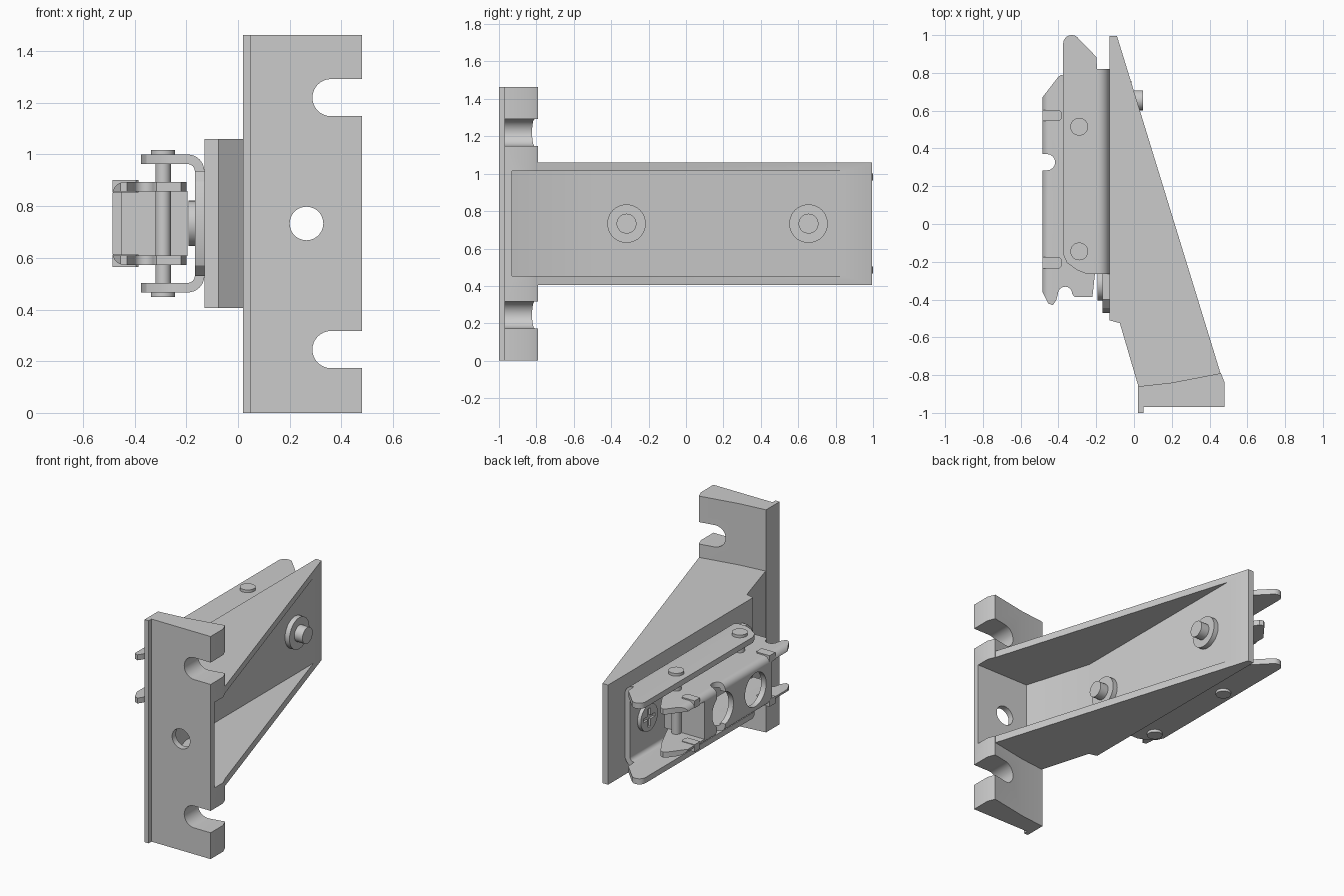
import bpy, bmesh
from math import pi, sin, cos, radians

if "Cube" in bpy.data.objects:
    bpy.data.objects.remove(bpy.data.objects["Cube"])

ZC = 0.733  # mirror plane height


def prism(name, pts, a, b, axis='z'):
    """Extrude a closed 2D profile from a to b along an axis."""
    put = {'z': lambda u, v, t: (u, v, t), 'y': lambda u, v, t: (u, t, v),
           'x': lambda u, v, t: (t, u, v)}[axis]
    bm = bmesh.new()
    lo = [bm.verts.new(put(u, v, a)) for u, v in pts]
    hi = [bm.verts.new(put(u, v, b)) for u, v in pts]
    bm.faces.new(lo)
    bm.faces.new(hi[::-1])
    n = len(pts)
    for i in range(n):
        bm.faces.new((lo[i], lo[(i + 1) % n], hi[(i + 1) % n], hi[i]))
    bmesh.ops.recalc_face_normals(bm, faces=bm.faces[:])
    me = bpy.data.meshes.new(name)
    bm.to_mesh(me)
    bm.free()
    ob = bpy.data.objects.new(name, me)
    bpy.context.collection.objects.link(ob)
    return ob


def arc(cx, cy, r, a0, a1, n=8):
    return [(cx + r * cos(radians(a0 + (a1 - a0) * i / n)),
             cy + r * sin(radians(a0 + (a1 - a0) * i / n))) for i in range(n + 1)]


def disc(name, u, v, r, a, b, axis):
    return prism(name, arc(u, v, r, 0, 360, 40)[:-1], a, b, axis)


def box(name, x0, x1, y0, y1, z0, z1):
    return prism(name, [(x0, y0), (x1, y0), (x1, y1), (x0, y1)], z0, z1)


def boolean(ob, other, op='DIFFERENCE'):
    m = ob.modifiers.new('bool', 'BOOLEAN')
    m.operation, m.solver, m.object = op, 'EXACT', other
    bpy.context.view_layer.objects.active = ob
    bpy.ops.object.modifier_apply(modifier=m.name)
    bpy.data.objects.remove(other)


def channel(x_web, x_open, half, t, r):
    """U section in XZ with rounded outer and inner corners."""
    s = 1 if x_open > x_web else -1
    ri = max(r - t, 0.008)
    outer = arc(r, half - r, r, 90, 180) + arc(r, r - half, r, 180, 270)
    inner = arc(t + ri, ri + t - half, ri, 270, 180) + arc(t + ri, half - t - ri, ri, 180, 90)
    d = abs(x_open - x_web)
    pts = [(d, half)] + outer + [(d, -half), (d, t - half)] + inner + [(d, half - t)]
    return [(x_web + s * u, ZC + v) for u, v in pts]


# Mounting plate
bracket = prism('bracket', [(0.02, -1), (0.05, -1), (0.05, -0.97), (0.48, -0.97), (0.48, -0.84),
                            (0.46, -0.79), (0.2, -0.84), (0.02, -0.86)], 0, 1.463)
# Tapered arm joined to the plate
arm = prism('arm', [(-0.13, 0.995), (-0.09, 0.995), (0.461, -0.80), (0.44, -0.9), (0.035, -0.9),
                    (-0.075, -0.525), (-0.13, -0.51)], 0.405, 1.06)
boolean(bracket, arm, 'UNION')
# Hollow of the arm, open on the right side
boolean(bracket, prism('hollow', [(-0.045, 0.855), (-0.045, -0.48), (0.09, -0.93), (0.6, -0.93),
                                  (0.6, 0.855)], 0.453, 1.015))
# Edge slots and centre hole
for z in (0.245, 1.22):
    boolean(bracket, prism('slot', arc(0.36, z, 0.072, 90, 270, 16) +
                           [(0.6, z - 0.072), (0.6, z + 0.072)], -1.1, -0.7, 'y'))
boolean(bracket, disc('centre_hole', 0.265, ZC, 0.065, -1.1, -0.7, 'y'))

# Outer channel: U section trimmed to the side outline
outer = prism('outer_channel', channel(-0.13, -0.375, 0.267, 0.037, 0.065), -0.6, 1.1, 'y')
boolean(outer, prism('outline', [(-0.375, 0.95)] + arc(-0.33, 0.955, 0.045, 170, 50) +
                     [(-0.2, 0.885), (-0.195, 0.82), (-0.1, 0.82), (-0.1, -0.265), (-0.25, -0.265),
                      (-0.3, -0.245), (-0.355, -0.205), (-0.375, -0.16)], 0, 2), 'INTERSECT')
# Rounded tongue that carries the lower screw
tongue = prism('channel_tongue', [(-0.25, 0.53), (-0.40, 0.53), (-0.445, 0.57), (-0.47, 0.65),
                                  (-0.47, 0.816), (-0.445, 0.896), (-0.40, 0.936), (-0.25, 0.936)],
               -0.167, -0.13, 'x')

# Inner channel facing the arm, trimmed to prong and hook outline
inner = prism('inner_channel', channel(-0.485, -0.1, 0.16, 0.036, 0.044), -0.6, 1.0, 'y')
boolean(inner, prism('outline', [(-0.385, 0.79), (-0.40, 0.78), (-0.485, 0.67), (-0.49, 0.5),
                                 (-0.49, -0.2), (-0.485, -0.36), (-0.455, -0.42), (-0.43, -0.43),
                                 (-0.41, -0.40)] + arc(-0.365, -0.37, 0.038, 180, 0) +
                     [(-0.315, -0.387), (-0.22, -0.387), (-0.2, -0.2), (-0.2, 0.45), (-0.24, 0.55),
                      (-0.30, 0.68), (-0.36, 0.78)], 0, 2), 'INTERSECT')
# Remove the web between the end prongs
for y0, y1 in ((-0.7, -0.2), (0.5, 1.1)):
    boolean(inner, box('gap', -0.6, 0, y0, y1, ZC - 0.124, ZC + 0.124))
# Round openings and the wrap-around notch
for y, r in ((0.31, 0.11), (-0.03, 0.11)):
    boolean(inner, disc('opening', y, ZC, r, -0.6, -0.40, 'x'))
boolean(inner, prism('notch', arc(-0.46, 0.327, 0.043, -90, 90) + [(-0.6, 0.37), (-0.6, 0.284)],
                     0.3, 1.2))
# Folded end panel
panel = box('end_panel', -0.478, -0.195, 0.465, 0.5, ZC - 0.126, ZC + 0.126)

smooth = [bracket, outer, tongue, inner]
# Small pads on both inner flanges
for y0, y1 in ((0.545, 0.603), (-0.235, -0.175)):
    for s in (-1, 1):
        z = sorted((ZC + s * 0.12, ZC + s * 0.168))
        pts = [(-0.485, y0), (-0.395, y0), (-0.385, y0 + 0.01), (-0.385, y1 - 0.01),
               (-0.395, y1), (-0.485, y1)]
        prism('flange_pad', pts, *z)

# Pivot pins with heads
for y in (0.515, -0.145):
    smooth.append(disc('pivot_pin', -0.29, y, 0.03, ZC - 0.27, ZC + 0.27, 'z'))
    for s in (-1, 1):
        z = sorted((ZC + s * 0.262, ZC + s * 0.285))
        smooth.append(disc('pin_head', -0.29, y, 0.047, *z, 'z'))

# Through screws: cross-slotted head, washer and stud
for y in (0.655, -0.318):
    head = disc('screw_head', y, ZC, 0.088, -0.192, -0.16, 'x')
    for w, h in ((0.06, 0.012), (0.012, 0.06)):
        boolean(head, box('cross', -0.3, -0.178, y - w, y + w, ZC - h, ZC + h))
    smooth += [head, disc('screw_washer', y, ZC, 0.103, -0.05, -0.012, 'x'),
               disc('screw_stud', y, ZC, 0.053, -0.17, 0.047, 'x')]

# Smooth round surfaces, keep edges sharp
bpy.ops.object.select_all(action='DESELECT')
for ob in smooth:
    ob.select_set(True)
bpy.context.view_layer.objects.active = bracket
bpy.ops.object.shade_smooth_by_angle(angle=radians(25))
